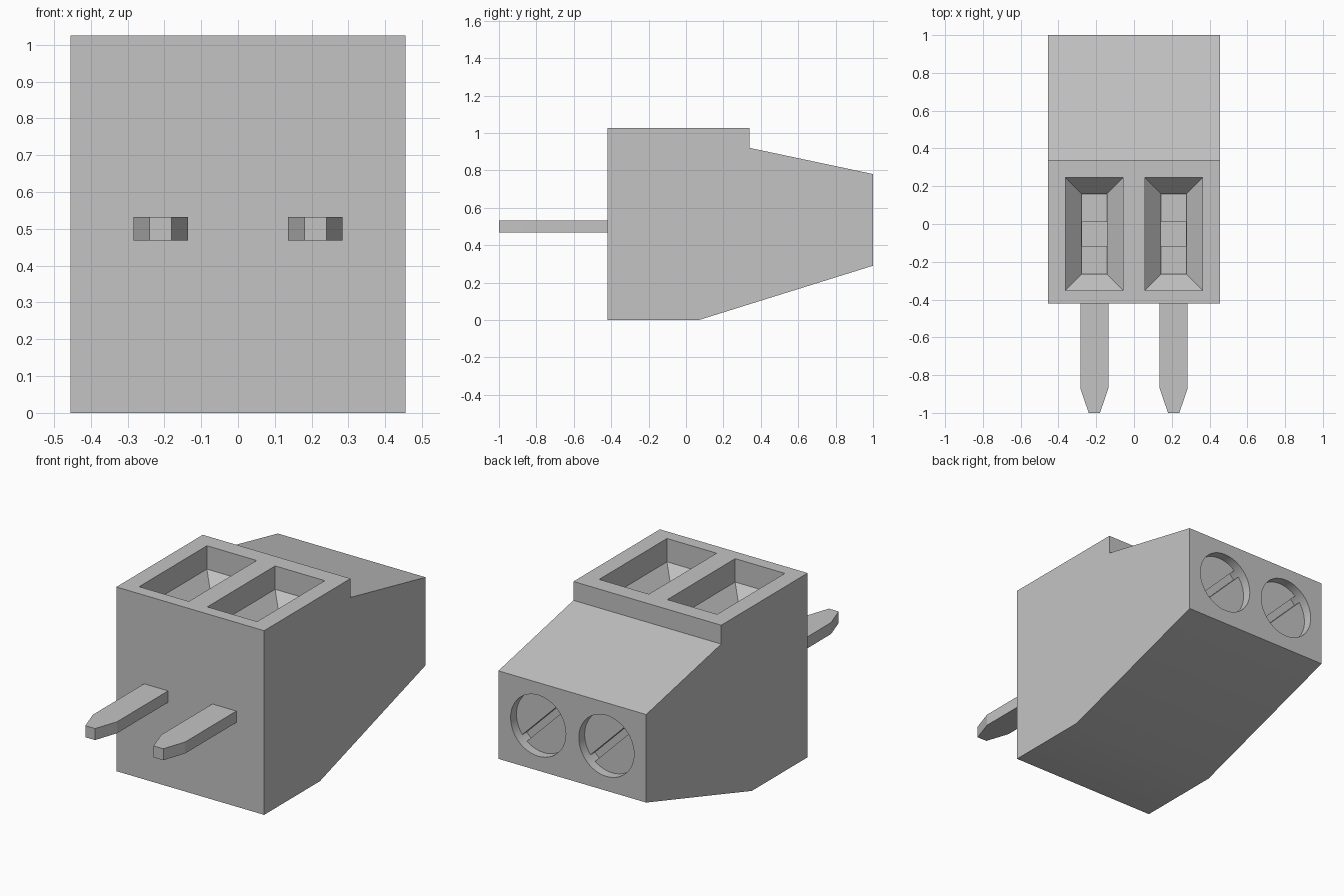
import bpy, bmesh, math
from mathutils import Matrix, Vector

cube = bpy.data.objects.get("Cube")
if cube:
    bpy.data.objects.remove(cube, do_unlink=True)

grey = bpy.data.materials.new("plain_grey")
grey.use_nodes = True
tint = (0.55, 0.55, 0.55, 1)
grey.diffuse_color = tint
grey.node_tree.nodes["Principled BSDF"].inputs["Base Color"].default_value = tint


def finish(name, bm):
    bmesh.ops.recalc_face_normals(bm, faces=bm.faces)
    mesh = bpy.data.meshes.new(name)
    bm.to_mesh(mesh)
    bm.free()
    mesh.materials.append(grey)
    obj = bpy.data.objects.new(name, mesh)
    bpy.context.collection.objects.link(obj)
    return obj


def loft(name, rings):
    """Skin a stack of equal-length point rings and cap both ends."""
    bm = bmesh.new()
    loops = [[bm.verts.new(p) for p in ring] for ring in rings]
    n = len(loops[0])
    for a, b in zip(loops, loops[1:]):
        for i in range(n):
            j = (i + 1) % n
            bm.faces.new((a[i], a[j], b[j], b[i]))
    bm.faces.new(loops[0])
    bm.faces.new(loops[-1])
    return finish(name, bm)


def rectangle(x, y, half_x, half_y, z):
    return [(x + sx * half_x, y + sy * half_y, z)
            for sx, sy in ((-1, -1), (1, -1), (1, 1), (-1, 1))]


def cylinder(name, radius, x, y0, y1, z):
    bm = bmesh.new()
    turn = (Matrix.Translation((x, (y0 + y1) / 2, z))
            @ Matrix.Rotation(math.pi / 2, 4, 'X'))
    bmesh.ops.create_cone(bm, cap_ends=True, segments=48, radius1=radius,
                          radius2=radius, depth=y1 - y0, matrix=turn)
    return finish(name, bm)


def cut(target, cutter):
    mod = target.modifiers.new("cut", 'BOOLEAN')
    mod.operation = 'DIFFERENCE'
    mod.solver = 'EXACT'
    mod.object = cutter
    bpy.context.view_layer.objects.active = target
    bpy.ops.object.modifier_apply(modifier=mod.name)
    bpy.data.objects.remove(cutter, do_unlink=True)


def smooth(obj):
    bpy.ops.object.select_all(action='DESELECT')
    obj.select_set(True)
    bpy.context.view_layer.objects.active = obj
    bpy.ops.object.shade_smooth_by_angle(angle=math.radians(20))


# Housing: side profile extruded across the width
profile = [(-0.42, 0), (0.07, 0), (1, 0.29), (1, 0.78),
           (0.34, 0.92), (0.34, 1.025), (-0.42, 1.025)]
housing = loft("housing", [[(x, y, z) for y, z in profile] for x in (-0.455, 0.455)])

POCKET_Y = -0.053
SCREW_Z = 0.54
for side, x in (("right", -0.21), ("left", 0.21)):
    # Funnel-shaped pocket in the top, with a small well in its floor
    cut(housing, loft("pocket_cutter", [
        rectangle(x, POCKET_Y, 0.153, 0.298, 1.1),
        rectangle(x, POCKET_Y, 0.153, 0.298, 0.895),
        rectangle(x, POCKET_Y, 0.068, 0.213, 0.8),
        rectangle(x, POCKET_Y, 0.068, 0.213, 0.77)]))
    cut(housing, loft("well_cutter", [
        rectangle(x, POCKET_Y, 0.066, 0.063, z) for z in (0.85, 0.74)]))

    # Round screw hole in the back
    cut(housing, cylinder("hole_cutter", 0.17, x, 0.88, 1.1, SCREW_Z))

    # Screw head with a diagonal slot
    screw = cylinder(side + "_screw", 0.169, x, 0.87, 0.95, SCREW_Z)
    bm = bmesh.new()
    bmesh.ops.create_cube(bm, size=1, matrix=Matrix.Translation((x, 0.96, SCREW_Z))
                          @ Matrix.Rotation(math.radians(-45), 4, 'Y')
                          @ Matrix.Diagonal((0.04, 0.1, 0.5, 1)))
    cut(screw, finish("slot_cutter", bm))
    smooth(screw)

    # Contact pin with a tapered tip
    outline = [(-0.074, -0.40), (-0.074, -0.87), (-0.03, -1),
               (0.03, -1), (0.074, -0.87), (0.074, -0.40)]
    loft(side + "_pin", [[(x + px, py, z) for px, py in outline]
                         for z in (0.468, 0.532)])

smooth(housing)
